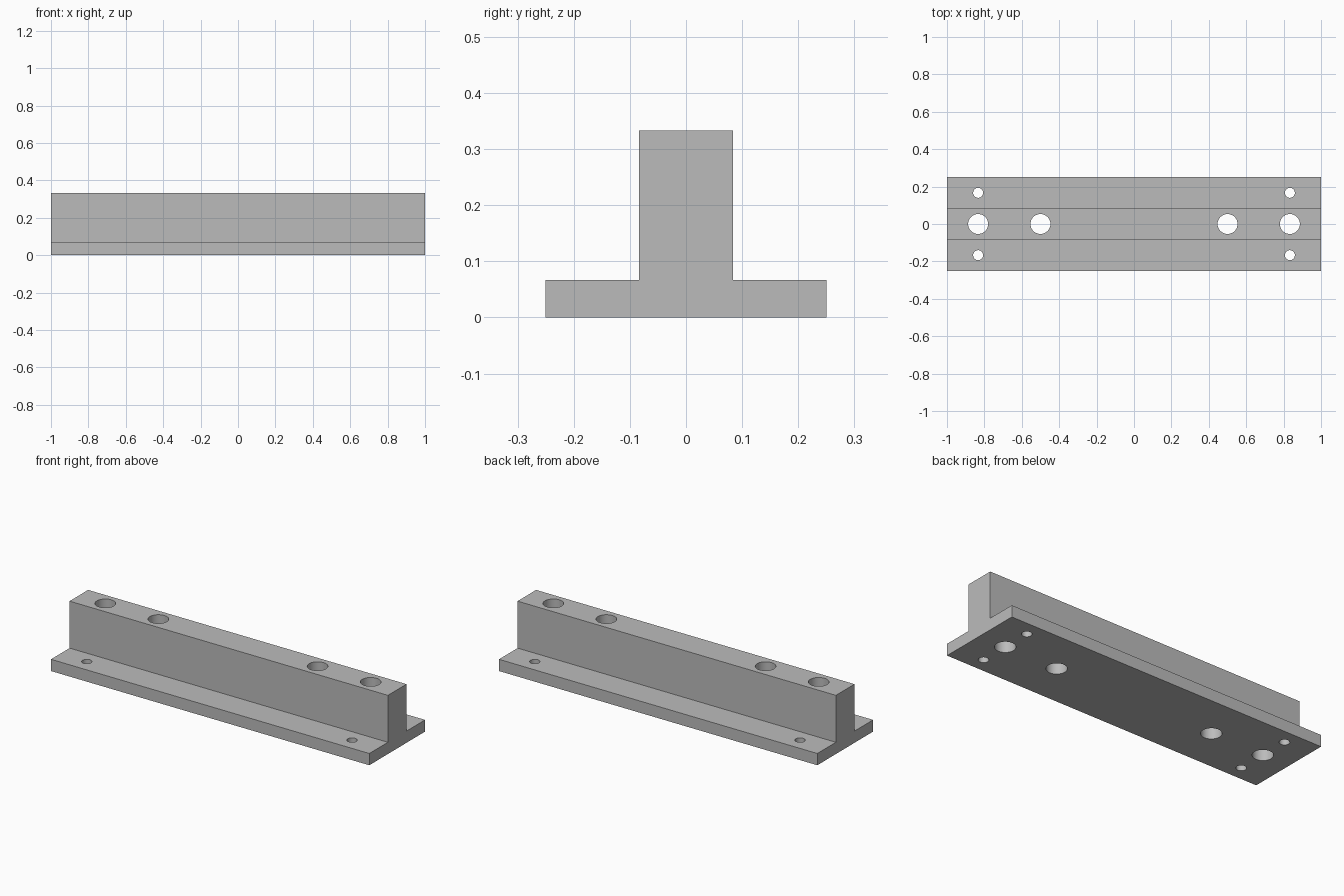
import bpy
import bmesh
import math

cube = bpy.data.objects.get("Cube")
if cube:
    bpy.data.objects.remove(cube, do_unlink=True)

MM = 1 / 60  # the rail is 120 units long, scaled to 2

# Single grey metal
metal = bpy.data.materials.new("grey metal")
metal.use_nodes = True
grey = (0.5, 0.5, 0.5, 1)
metal.diffuse_color = grey
metal.node_tree.nodes["Principled BSDF"].inputs["Base Color"].default_value = grey


def add_object(name, bm):
    bmesh.ops.recalc_face_normals(bm, faces=bm.faces[:])
    mesh = bpy.data.meshes.new(name)
    bm.to_mesh(mesh)
    bm.free()
    mesh.materials.append(metal)
    obj = bpy.data.objects.new(name, mesh)
    bpy.context.collection.objects.link(obj)
    return obj


# Inverted T profile extruded along x
half = [(15, 0), (15, 4), (5, 4), (5, 20)]
profile = half + [(-y, z) for y, z in reversed(half)]
bm = bmesh.new()
verts = [bm.verts.new((-60 * MM, y * MM, z * MM)) for y, z in profile]
face = bm.faces.new(verts)
extruded = bmesh.ops.extrude_face_region(bm, geom=[face])
moved = [v for v in extruded["geom"] if isinstance(v, bmesh.types.BMVert)]
bmesh.ops.translate(bm, verts=moved, vec=(120 * MM, 0, 0))
rail = add_object("mounting_rail", bm)

# Through holes: large ones in the web, small ones in the flanges
bm = bmesh.new()
for side in (-1, 1):
    for x, y, radius in [(50, 0, 3.2), (30, 0, 3.2), (50, 10, 1.6), (50, -10, 1.6)]:
        hole = bmesh.ops.create_cone(bm, cap_ends=True, segments=48, depth=1,
                                     radius1=radius * MM, radius2=radius * MM)
        bmesh.ops.translate(bm, verts=hole["verts"], vec=(side * x * MM, y * MM, 0.2))
cutter = add_object("hole_cutter", bm)

cut = rail.modifiers.new("holes", "BOOLEAN")
cut.operation = "DIFFERENCE"
cut.solver = "EXACT"
cut.object = cutter

# Apply the cut, then drop the helper
bpy.context.view_layer.objects.active = rail
for obj in bpy.context.selected_objects:
    obj.select_set(False)
rail.select_set(True)
bpy.ops.object.modifier_apply(modifier=cut.name)
bpy.data.objects.remove(cutter, do_unlink=True)
bpy.ops.object.shade_smooth_by_angle(angle=math.radians(30))
